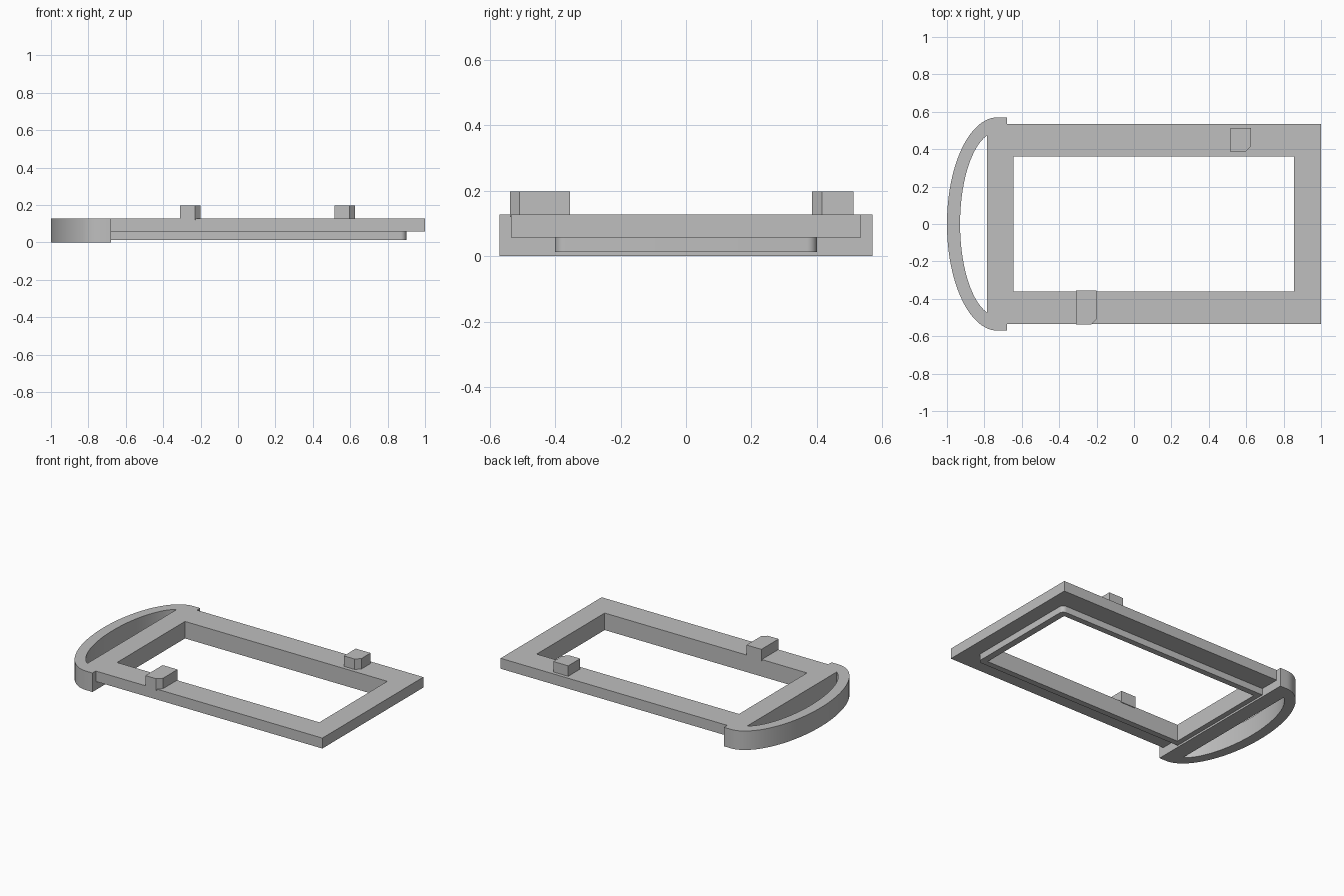
import bpy, bmesh
from math import sin, cos, pi, acos, radians

cube = bpy.data.objects.get("Cube")
if cube:
    bpy.data.objects.remove(cube, do_unlink=True)

grey = bpy.data.materials.new("light_grey")
grey.use_nodes = True
colour = (0.52, 0.52, 0.52, 1)
grey.diffuse_color = colour
grey.node_tree.nodes["Principled BSDF"].inputs["Base Color"].default_value = colour


def plate(name, loops, z0, z1):
    """Extrude filled outlines (first outer, then holes) from z0 to z1."""
    curve = bpy.data.curves.new(name + "_outline", "CURVE")
    curve.dimensions = "2D"
    curve.fill_mode = "BOTH"
    curve.extrude = (z1 - z0) / 2
    for loop in loops:
        spline = curve.splines.new("POLY")
        spline.points.add(len(loop) - 1)
        for point, (x, y) in zip(spline.points, loop):
            point.co = (x, y, 0, 1)
        spline.use_cyclic_u = True
    helper = bpy.data.objects.new(name + "_helper", curve)
    bpy.context.collection.objects.link(helper)
    graph = bpy.context.evaluated_depsgraph_get()
    mesh = bpy.data.meshes.new_from_object(helper.evaluated_get(graph))
    bpy.data.objects.remove(helper, do_unlink=True)

    bm = bmesh.new()
    bm.from_mesh(mesh)
    bmesh.ops.remove_doubles(bm, verts=bm.verts, dist=1e-5)
    bmesh.ops.recalc_face_normals(bm, faces=bm.faces)
    bmesh.ops.translate(bm, verts=bm.verts, vec=(0, 0, (z0 + z1) / 2))
    for face in bm.faces:
        face.smooth = True
    bm.to_mesh(mesh)
    bm.free()
    mesh.set_sharp_from_angle(angle=radians(30))
    mesh.materials.clear()
    mesh.materials.append(grey)
    obj = bpy.data.objects.new(name, mesh)
    bpy.context.collection.objects.link(obj)
    return obj


def rect(x0, x1, y0, y1):
    return [(x0, y0), (x1, y0), (x1, y1), (x0, y1)]


def arc(cx, cy, rx, ry, start, end, steps):
    return [(cx + rx * cos(start + (end - start) * i / steps),
             cy + ry * sin(start + (end - start) * i / steps))
            for i in range(steps + 1)]


TOP = 0.127
BAR_X, CHORD_X, ARC_X = -0.68, -0.785, -0.73
opening = rect(-0.645, 0.855, -0.36, 0.36)

# Flat rectangular frame
plate("frame", [rect(BAR_X, 1, -0.535, 0.535), opening], 0.057, TOP)

# Lip below the opening, rounded at its free corners
r = 0.03
lip = [(BAR_X - 0.01, -0.4)]
lip += arc(0.9 - r, -0.4 + r, r, r, -pi / 2, 0, 6)
lip += arc(0.9 - r, 0.4 - r, r, r, 0, pi / 2, 6)
lip.append((BAR_X - 0.01, 0.4))
plate("lower_lip", [lip, opening], 0.013, 0.057)

# End bar with its curved handle
outer = [(BAR_X, 0.57)] + arc(ARC_X, 0, 0.27, 0.57, pi / 2, 3 * pi / 2, 48) + [(BAR_X, -0.57)]
inner_rx = 0.2
a = acos((CHORD_X - ARC_X) / inner_rx)
inner = arc(ARC_X, 0, inner_rx, 0.493, a, 2 * pi - a, 48)
plate("bar_and_handle", [outer, inner], 0, TOP)


# Raised tabs, each with one chamfered corner
def tab(name, x0, x1, y0, y1, c=0.03):
    plate(name, [[(x0, y0), (x1 - c, y0), (x1, y0 + c), (x1, y1), (x0, y1)]], TOP - 0.008, 0.197)


tab("front_tab", -0.31, -0.2, -0.538, -0.355)
tab("back_tab", 0.515, 0.625, 0.385, 0.512)
